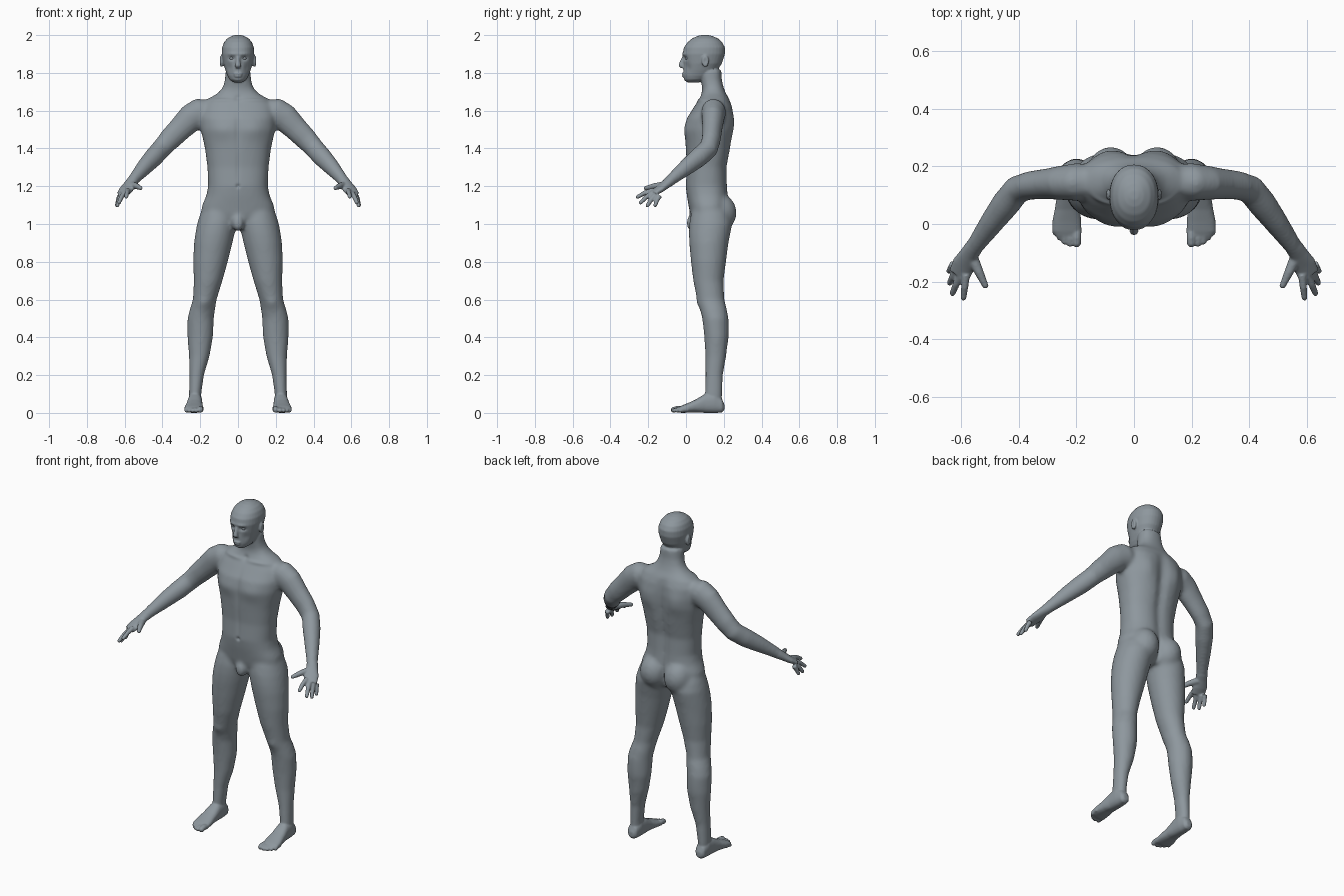
import bpy, bmesh, math
from mathutils import Vector, Matrix

X, Y, Z = Vector((1, 0, 0)), Vector((0, 1, 0)), Vector((0, 0, 1))

skin = bpy.data.materials.new("blue_grey")
skin.diffuse_color = (0.27, 0.31, 0.34, 1)


def loft(bm, rows, u=None, v=None, power=2.0, seg=32):
    """Skin elliptical sections (x, y, z, half_u, half_v, back_groove)."""
    pts = [Vector(r[:3]) for r in rows]
    rings = []
    for i, r in enumerate(rows):
        if u is None:  # sections square to the path
            t = (pts[min(i + 1, len(pts) - 1)] - pts[max(i - 1, 0)]).normalized()
            a = t.cross(Z).normalized()
            b = a.cross(t)
        else:
            a, b = u, v
        ring = []
        for k in range(seg):
            ang = 2 * math.pi * k / seg
            c, s = math.cos(ang), math.sin(ang)
            p = math.copysign(abs(c) ** (2 / power), c) * r[3]
            q = math.copysign(abs(s) ** (2 / power), s) * r[4]
            if len(r) > 5 and q > 0:
                q -= r[5] * math.exp(-(p / 0.03) ** 2)
            ring.append(bm.verts.new(pts[i] + a * p + b * q))
        rings.append(ring)
    for r0, r1 in zip(rings, rings[1:]):
        for k in range(seg):
            j = (k + 1) % seg
            bm.faces.new((r0[k], r0[j], r1[j], r1[k]))
    bm.faces.new(rings[0][::-1])
    bm.faces.new(rings[-1])


def upright(bm, rows, s=1, power=2.0):
    """Horizontal sections given as (z, x, y_front, y_back, half_width, groove)."""
    loft(bm, [(s * x, (f + b) / 2, z, w, (b - f) / 2, *g)
              for z, x, f, b, w, *g in rows], X, Y, power)


def ball(bm, centre, radii):
    m = Matrix.Translation(centre) @ Matrix.Diagonal((*radii, 1))
    bmesh.ops.create_uvsphere(bm, u_segments=24, v_segments=14, radius=1, matrix=m)


def digit(bm, a, b, r0, r1, bend, s):
    """Finger or toe: a bent tapering tube with a round tip."""
    a, b = Vector(a), Vector(b)
    mid = (a + b) / 2 + Vector((0, 0, bend))
    rows = [(*a, r0, r0), (*mid, (r0 + r1) / 2, (r0 + r1) / 2), (*b.lerp(mid, 0.15), r1, r1)]
    rows = [(s * x, y, z, p, q) for x, y, z, p, q in rows]
    loft(bm, rows, seg=14)
    ball(bm, rows[-1][:3], (r1, r1, r1))


def fuse(bm, voxel, passes):
    """Blend overlapping parts into one smooth skin."""
    bmesh.ops.recalc_face_normals(bm, faces=bm.faces[:])
    me = bpy.data.meshes.new("parts")
    bm.to_mesh(me)
    bm.free()
    ob = bpy.data.objects.new("parts", me)
    bpy.context.collection.objects.link(ob)
    rm = ob.modifiers.new("blend", 'REMESH')
    rm.mode, rm.voxel_size = 'VOXEL', voxel
    sm = ob.modifiers.new("soften", 'SMOOTH')
    sm.factor, sm.iterations = 0.5, passes
    dg = bpy.context.evaluated_depsgraph_get()
    out = bpy.data.meshes.new_from_object(ob.evaluated_get(dg))
    bpy.data.objects.remove(ob)
    bpy.data.meshes.remove(me)
    return out


def sculpt(me, strokes):
    """Push the skin softly: (centre, reach, move), on both sides."""
    for c, reach, move in strokes:
        for s in ((1, -1) if c[0] else (1,)):
            centre = Vector((s * c[0], c[1], c[2]))
            m = Vector((s * move[0], move[1], move[2]))
            for vt in me.vertices:
                d = vt.co - centre
                e = sum((d[i] / reach[i]) ** 2 for i in range(3))
                if e < 6:
                    vt.co += m * math.exp(-e)


# torso and neck
bm = bmesh.new()
upright(bm, [
    (0.975, 0, .07, .19, .06), (1.0, 0, .04, .205, .15), (1.05, 0, .022, .22, .198),
    (1.1, 0, .013, .228, .19, .006), (1.15, 0, .004, .225, .168, .012),
    (1.2, 0, -.002, .222, .158, .014), (1.3, 0, .004, .219, .162, .016),
    (1.4, 0, -.002, .238, .175, .018), (1.5, 0, -.006, .252, .197, .02),
    (1.56, 0, .004, .254, .2, .018), (1.62, 0, .042, .247, .19, .012),
    (1.66, 0, .068, .23, .165), (1.69, 0, .083, .212, .11), (1.72, 0, .086, .2, .082),
    (1.76, 0, .078, .19, .07), (1.82, 0, .07, .187, .065)], power=2.35)
ball(bm, (0, .035, 1.005), (.032, .034, .045))

for s in (1, -1):
    # legs
    upright(bm, [
        (1.1, .095, .04, .21, .085), (1.05, .102, .025, .235, .1), (1.0, .112, .017, .245, .105),
        (.95, .122, .015, .235, .104), (.9, .131, .017, .225, .102), (.8, .146, .026, .212, .092),
        (.7, .158, .038, .199, .076), (.6, .176, .058, .203, .063), (.55, .188, .074, .216, .067),
        (.5, .198, .086, .223, .07), (.4, .2, .097, .223, .068), (.3, .205, .102, .213, .055),
        (.2, .219, .102, .196, .039), (.1, .227, .098, .193, .033), (.04, .227, .1, .19, .033)], s)
    # buttocks
    ball(bm, (s * .08, .176, 1.06), (.084, .092, .1))
    # arms
    loft(bm, [(s * x, y, z, a, b) for x, y, z, a, b in (
        (.13, .147, 1.615, .05, .045), (.195, .146, 1.592, .066, .078),
        (.25, .143, 1.562, .06, .074), (.305, .139, 1.505, .053, .065),
        (.36, .134, 1.45, .05, .06), (.405, .12, 1.4, .05, .054),
        (.445, .07, 1.355, .05, .053), (.49, .01, 1.307, .043, .046),
        (.54, -.06, 1.25, .034, .034), (.565, -.095, 1.22, .031, .028))])
trunk = fuse(bm, 0.011, 8)

# finer parts go on top of the blended trunk
bm = bmesh.new()
bm.from_mesh(trunk)
bpy.data.meshes.remove(trunk)

# head
upright(bm, [
    (1.75, 0, .008, .07, .024), (1.765, 0, -.008, .11, .045), (1.785, 0, -.013, .14, .056),
    (1.815, 0, -.014, .168, .067), (1.85, 0, -.013, .19, .078), (1.9, 0, -.018, .206, .086),
    (1.935, 0, -.011, .206, .084), (1.962, 0, .008, .192, .074), (1.982, 0, .032, .17, .057),
    (1.995, 0, .06, .14, .034), (2.001, 0, .085, .115, .014)], power=2.15)
# nose and lips
loft(bm, [(0, -.012, 1.885, .009, .009), (0, -.021, 1.86, .011, .012),
          (0, -.026, 1.838, .016, .014), (0, -.018, 1.825, .014, .01)], X, Y, seg=16)
ball(bm, (0, -.011, 1.795), (.024, .011, .006))
ball(bm, (0, -.01, 1.782), (.02, .011, .006))

for s in (1, -1):
    # ears
    ball(bm, (s * .088, .102, 1.862), (.011, .019, .032))
    # palms
    loft(bm, [(s * .555, -.08, 1.232, .031, .029), (s * .572, -.105, 1.212, .032, .024),
              (s * .59, -.14, 1.185, .041, .02), (s * .606, -.175, 1.162, .038, .015)])
    # fingers and thumb
    for a, b in (((.583, -.175, 1.178), (.592, -.262, 1.14)),
                 ((.602, -.173, 1.166), (.632, -.246, 1.108)),
                 ((.617, -.16, 1.155), (.641, -.208, 1.092)),
                 ((.626, -.14, 1.15), (.642, -.165, 1.095))):
        digit(bm, a, b, .0145, .0105, .006, s)
    digit(bm, (.562, -.115, 1.205), (.512, -.222, 1.188), .021, .011, .004, s)
    # feet: sections run from heel to ball
    loft(bm, [(s * x, y, (t + b) / 2, w, (t - b) / 2) for y, x, t, b, w in (
        (.203, .227, .045, .014, .016), (.19, .227, .075, .002, .03), (.15, .227, .11, -.001, .037),
        (.1, .228, .1, 0, .039), (.05, .231, .07, .003, .044), (.01, .233, .052, .001, .05),
        (-.025, .233, .038, 0, .051), (-.045, .228, .028, .004, .042))], X, Z, 2.4)
    # toes
    for i, (x, y, r) in enumerate(((.199, -.084, .0155), (.222, -.083, .0115), (.241, -.075, .011),
                                   (.258, -.061, .0105), (.273, -.044, .0105))):
        digit(bm, (x, y + .055, .019), (x, y + r, r), r * 1.1, r, .003, s)

mesh = fuse(bm, 0.005, 3)
sculpt(mesh, [
    ((.033, -.008, 1.877), (.018, .03, .011), (0, .011, 0)),      # eye sockets
    ((.03, -.012, 1.9), (.025, .03, .008), (0, -.004, 0)),        # brows
    ((.05, -.0, 1.825), (.02, .03, .025), (-.002, .006, 0)),      # cheeks
    ((0, -.01, 1.76), (.022, .03, .01), (0, -.004, 0)),           # chin
    ((.095, .102, 1.862), (.012, .009, .016), (-.007, 0, 0)),     # ear hollows
    ((.085, .0, 1.5), (.065, .06, .05), (0, -.009, 0)),           # chest
    ((0, -.0, 1.5), (.016, .05, .09), (0, .006, 0)),              # breastbone
    ((.1, .06, 1.655), (.07, .05, .01), (0, -.005, .004)),        # collarbones
    ((0, .06, 1.665), (.018, .05, .016), (0, .008, 0)),           # throat notch
    ((0, .0, 1.3), (.012, .05, .1), (0, .004, 0)),                # belly line
    ((0, .0, 1.2), (.01, .04, .01), (0, .008, 0)),                # navel
    ((.1, .24, 1.53), (.05, .06, .07), (0, .01, 0)),              # shoulder blades
    ((0, .24, 1.05), (.013, .06, .07), (0, -.014, 0)),            # buttock cleft
    ((.18, .07, .58), (.03, .04, .03), (0, -.006, 0)),            # kneecaps
    ((.2, .22, .44), (.05, .05, .08), (0, .004, 0)),              # calves
])

mesh.name = "body"
body = bpy.data.objects.new("body", mesh)
bpy.context.collection.objects.link(body)

# eyeballs
objects = [body]
for s, side in ((1, "left"), (-1, "right")):
    bm = bmesh.new()
    ball(bm, (s * .033, .009, 1.877), (.012, .012, .01))
    me = bpy.data.meshes.new(side + "_eye")
    bm.to_mesh(me)
    bm.free()
    ob = bpy.data.objects.new(side + "_eye", me)
    bpy.context.collection.objects.link(ob)
    objects.append(ob)

for ob in objects:
    ob.data.materials.clear()
    ob.data.materials.append(skin)
    ob.data.polygons.foreach_set("use_smooth", [True] * len(ob.data.polygons))
    ob.data.update()
